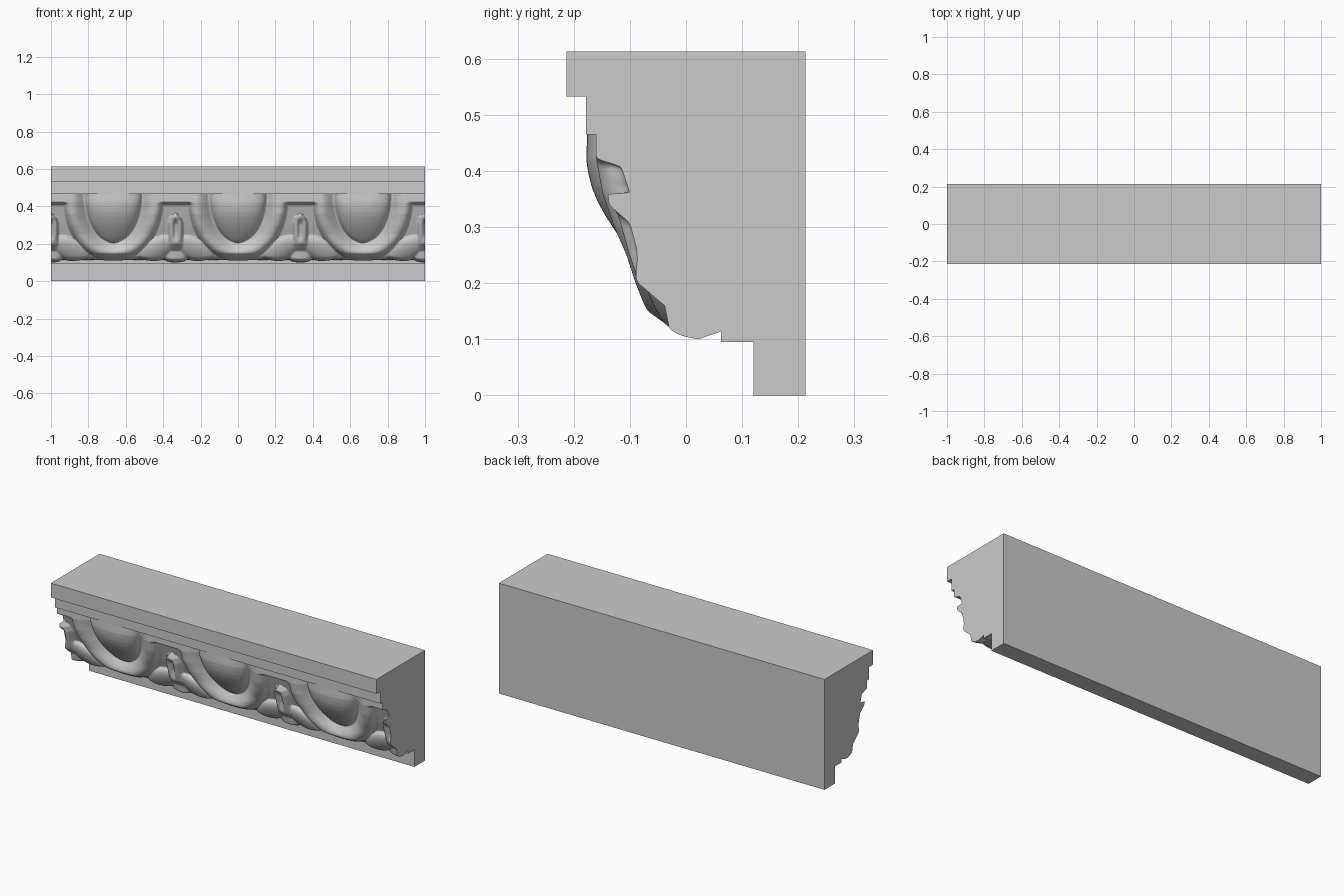
import bpy, bmesh, math

if "Cube" in bpy.data.objects:
    bpy.data.objects.remove(bpy.data.objects["Cube"])

PERIOD = 2 / 3
TOP = 0.465
BACK = 0.0625


def interp(v, pts):
    if v <= pts[0][0]:
        return pts[0][1]
    for (a, fa), (b, fb) in zip(pts, pts[1:]):
        if v <= b:
            return fa + (fb - fa) * (v - a) / (b - a)
    return pts[-1][1]


def smooth(a, b, v):
    t = min(1, max(0, (v - a) / (b - a)))
    return t * t * (3 - 2 * t)


def make_object(name, bm):
    bmesh.ops.recalc_face_normals(bm, faces=bm.faces)
    me = bpy.data.meshes.new(name)
    bm.to_mesh(me)
    bm.free()
    ob = bpy.data.objects.new(name, me)
    bpy.context.collection.objects.link(ob)
    return ob


# Plain stepped moulding, extruded along x
profile = [(.213, 0), (.12, 0), (.12, .095), (BACK, .095), (BACK, TOP), (-.178, TOP),
           (-.178, .533), (-.213, .533), (-.213, .613), (.213, .613)]
bm = bmesh.new()
face = bm.faces.new([bm.verts.new((-1, y, z)) for y, z in profile])
ext = bmesh.ops.extrude_face_region(bm, geom=[face])
bmesh.ops.translate(bm, vec=(2, 0, 0),
                    verts=[v for v in ext["geom"] if isinstance(v, bmesh.types.BMVert)])
make_object("stepped_moulding", bm)

# Depth profiles (z, y) for each carved layer
GROUND = [(.1, .01), (.13, -.01), (.2, -.04), (.3, -.08), (.42, -.12), (.465, -.125)]
EGG = [(.2, -.08), (.235, -.103), (.265, -.122), (.29, -.136), (.32, -.151), (.345, -.162),
       (.37, -.170), (.395, -.175), (.42, -.178), (.465, -.176)]
RIM = [(.1, 0), (.13, -.04), (.15, -.068), (.165, -.076), (.2, -.09), (.25, -.106),
       (.3, -.128), (.36, -.149), (.42, -.16), (.465, -.16)]
DART = [(.1, 0), (.105, -.015), (.12, -.03), (.16, -.038), (.18, -.062), (.2, -.085),
        (.25, -.115), (.3, -.128), (.345, -.138), (.37, -.14)]
DART_WIDTH = [(.1, .045), (.12, .058), (.16, .062), (.2, .05), (.25, .04), (.31, .04),
              (.34, .03), (.36, .004)]
# Scalloped lower edge (distance from dart centre, z)
EDGE = [(0, .1), (.025, .101), (.045, .105), (.065, .117), (.08, .111), (.11, .107),
        (.15, .110), (.19, .119), (.24, .113), (.333, .110)]


def depth(x, z):
    e = abs(x - PERIOD * round(x / PERIOD))   # distance from egg centre
    u = PERIOD / 2 - e                        # distance from dart centre
    g = interp(z, GROUND)
    y = g

    # leaves flanking the dart
    c, s = math.cos(-.5), math.sin(-.5)
    dx, dz = u - .105, z - .17
    r = ((dx * c + dz * s) / .11) ** 2 + ((-dx * s + dz * c) / .06) ** 2
    if r < 1:
        y = min(y, g - .035 * math.sqrt(1 - r))

    # dart with a teardrop hollow
    w = interp(z, DART_WIDTH)
    if u < w and z < .36:
        h = math.sqrt(1 - (u / w) ** 2)
        d = interp(z, DART)
        hollow = .03 * math.exp(-(u / .016) ** 2) * smooth(.2, .26, z) * (1 - smooth(.30, .345, z))
        y = min(y, g + (d - g) * h + hollow)

    # shell rim around the egg, joined by a band at the top
    r_in = math.hypot(e / .16, min(0, z - .455) / .25)
    r_out = math.hypot(e / .262, min(0, z - .42) / .312)
    d_in, d_out = (r_in - 1) * .16, (1 - r_out) * .262
    if d_in > 0:
        band = smooth(.405, .425, z)
        t = d_in / (d_in + d_out) if d_out > 0 else 1
        rise = math.sin(math.pi / 2 * min(1, t / .65))
        fall = math.sqrt(max(0, 1 - (max(0, t - .65) / .35) ** 2))
        b = rise * (fall + (1 - fall) * band)
        y = min(y, g + (interp(z, RIM) - g) * b)

    # egg
    r = math.hypot(e / .15, (z - TOP) / .258)
    if r < 1:
        y = min(y, g + (interp(z, EGG) - g) * (1 - r ** 2.6) ** .5)
    return y


# Carved egg-and-dart course
NX, NZ = 540, 120
bm = bmesh.new()
cols = []
for i in range(NX + 1):
    x = -1 + 2 * i / NX
    e = abs(x - PERIOD * round(x / PERIOD))
    zb = interp(PERIOD / 2 - e, EDGE)
    col = [bm.verts.new((x, BACK, TOP))]
    for j in range(NZ + 1):
        z = TOP + (zb - TOP) * j / NZ
        lip = .025 * smooth(.018, 0, z - zb) if z - zb > .018 else .022 * (1 - (z - zb) / .018) ** 2
        col.append(bm.verts.new((x, min(depth(x, z) + (lip if z - zb < .018 else 0), .04), z)))
    col.append(bm.verts.new((x, BACK, .114)))
    cols.append(col)
for a, b in zip(cols, cols[1:]):
    for j in range(len(a) - 1):
        bm.faces.new((a[j], b[j], b[j + 1], a[j + 1]))
    bm.faces.new((a[-1], b[-1], b[0], a[0]))
bm.faces.new(cols[0])
bm.faces.new(cols[-1])
# soften the carving
inner = [v for c in cols[1:-1] for v in c[2:-2]]
for _ in range(2):
    bmesh.ops.smooth_vert(bm, verts=inner, factor=.5, use_axis_y=True)
carving = make_object("egg_and_dart_carving", bm)
bpy.context.view_layer.objects.active = carving
carving.select_set(True)
bpy.ops.object.shade_smooth_by_angle(angle=math.radians(50))
